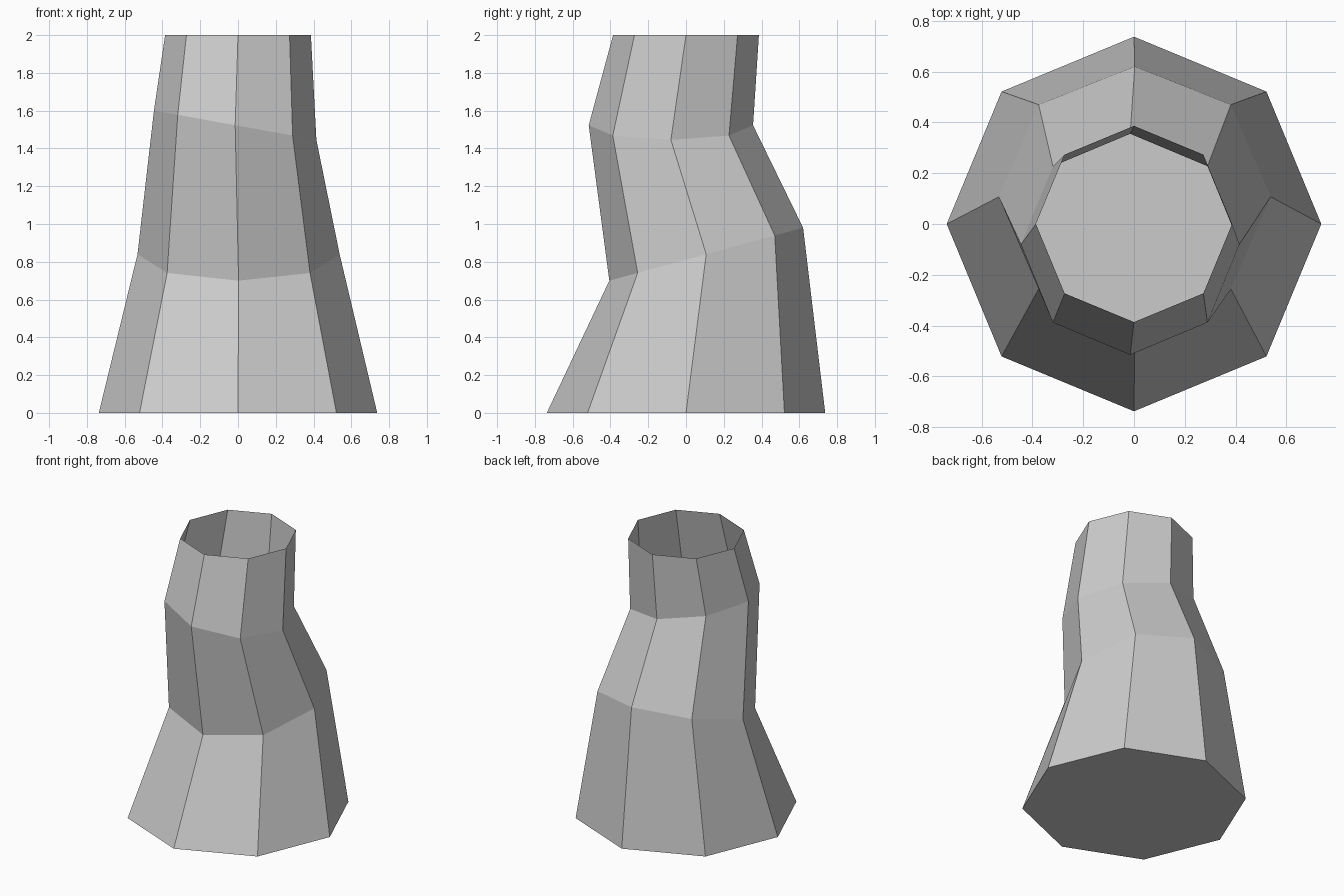
import bpy
import bmesh
from math import cos, sin, pi

cube = bpy.data.objects.get("Cube")
if cube:
    bpy.data.objects.remove(cube, do_unlink=True)

SIDES = 8

# One plain grey for the whole tube
grey = bpy.data.materials.new("plain grey")
grey.use_nodes = True
colour = (0.6, 0.6, 0.6, 1)
grey.diffuse_color = colour
grey.node_tree.nodes["Principled BSDF"].inputs["Base Color"].default_value = colour


def add_ring(bm, centre, rx, ry, slope_x=0.0, slope_y=0.0):
    """Octagonal ring, tilted by its rise along x and y."""
    cx, cy, cz = centre
    ring = []
    for i in range(SIDES):
        angle = 2 * pi * i / SIDES
        x, y = rx * cos(angle), ry * sin(angle)
        ring.append(bm.verts.new((cx + x, cy + y, cz + slope_x * x + slope_y * y)))
    return ring


bm = bmesh.new()
rings = [
    add_ring(bm, (0, 0, 0), 0.737, 0.737),                             # foot
    add_ring(bm, (0.003, 0.107, 0.84), 0.535, 0.513, slope_y=0.273),   # lower bend
    add_ring(bm, (-0.015, -0.08, 1.523), 0.43, 0.435, slope_x=-0.18),  # upper bend
    add_ring(bm, (0, 0, 2), 0.386, 0.386),                             # open rim
]

# Walls between neighbouring rings
for low, high in zip(rings, rings[1:]):
    for i in range(SIDES):
        j = (i + 1) % SIDES
        bm.faces.new((low[i], low[j], high[j], high[i]))

# Closed bottom, open top
bm.faces.new(rings[0][::-1])

mesh = bpy.data.meshes.new("bent_tube")
bm.to_mesh(mesh)
bm.free()
mesh.materials.append(grey)
tube = bpy.data.objects.new("bent_tube", mesh)
bpy.context.collection.objects.link(tube)
